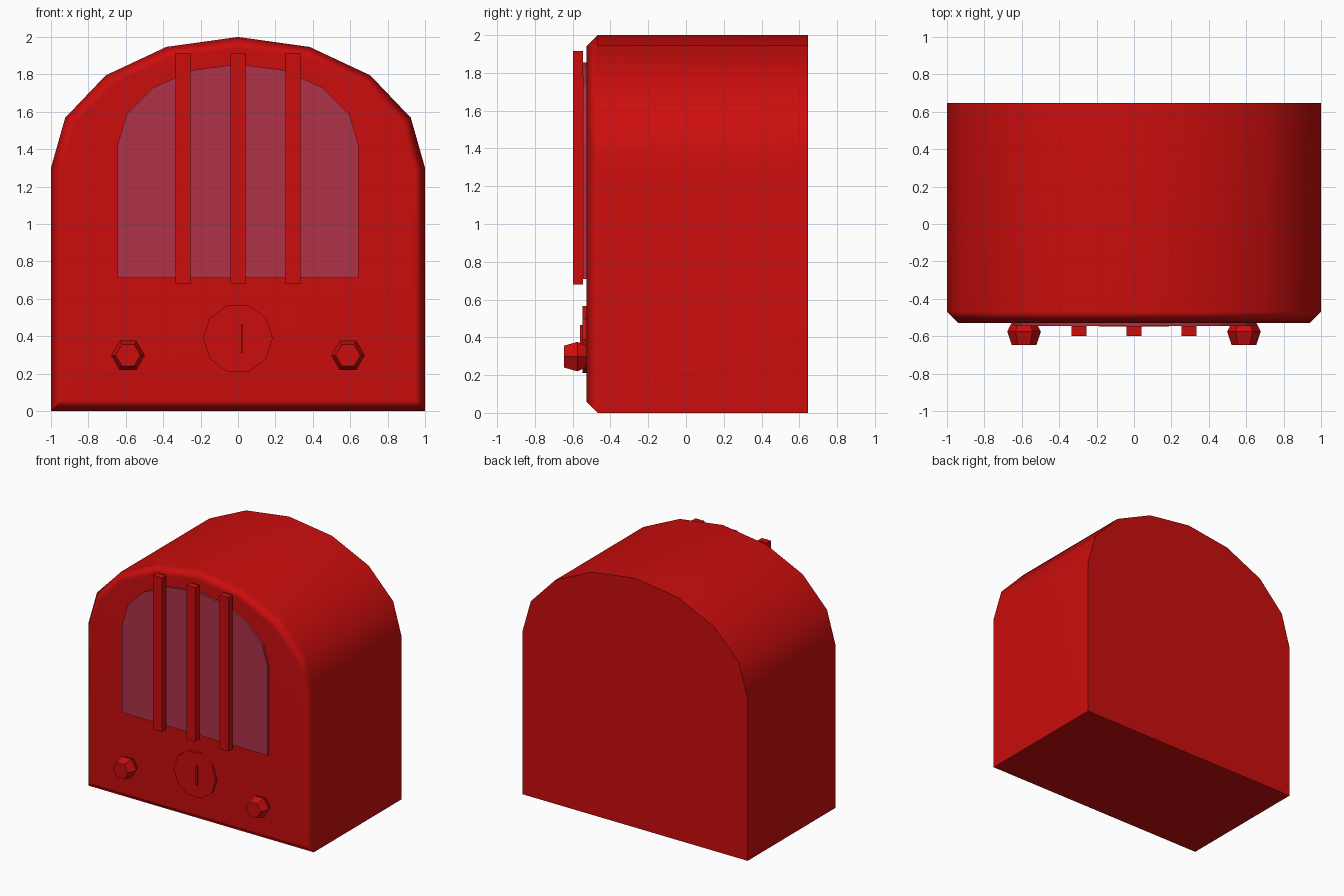
import bpy, bmesh
from math import sin, cos, pi, radians

cube = bpy.data.objects.get("Cube")
if cube:
    bpy.data.objects.remove(cube)


def material(name, rgb):
    m = bpy.data.materials.new(name)
    m.use_nodes = True
    m.diffuse_color = (*rgb, 1)
    m.node_tree.nodes["Principled BSDF"].inputs["Base Color"].default_value = (*rgb, 1)
    return m


red = material("red", (0.6, 0.004, 0.004))
mauve = material("mauve_cloth", (0.43, 0.032, 0.065))


def arch(half_width, bottom, spring, rise, steps=8):
    """Upright outline with a half-ellipse top."""
    curve = [(half_width * cos(pi * i / steps), spring + rise * sin(pi * i / steps))
             for i in range(steps + 1)]
    return [(-half_width, bottom), (half_width, bottom)] + curve


def polygon(x, z, radius, sides):
    return [(x + radius * cos(2 * pi * i / sides), z + radius * sin(2 * pi * i / sides))
            for i in range(sides)]


def rect(x, width, bottom, top):
    a, b = x - width / 2, x + width / 2
    return [(a, bottom), (b, bottom), (b, top), (a, top)]


def loft(name, sections, mat, chamfer=0):
    """Skin (outline, y) sections from front to back and cap both ends."""
    bm = bmesh.new()
    rings = [[bm.verts.new((x, y, z)) for x, z in outline] for outline, y in sections]
    front = bm.faces.new(rings[0])
    bm.faces.new(rings[-1][::-1])
    for r, s in zip(rings, rings[1:]):
        for i in range(len(r)):
            j = (i + 1) % len(r)
            bm.faces.new((r[j], r[i], s[i], s[j]))
    if chamfer:
        bmesh.ops.bevel(bm, geom=list(front.edges), offset=chamfer,
                        segments=1, affect='EDGES')
    bmesh.ops.recalc_face_normals(bm, faces=bm.faces)
    mesh = bpy.data.meshes.new(name)
    bm.to_mesh(mesh)
    bm.free()
    mesh.materials.append(mat)
    obj = bpy.data.objects.new(name, mesh)
    bpy.context.collection.objects.link(obj)
    return obj


def prism(name, outline, front, back, mat):
    return loft(name, [(outline, front), (outline, back)], mat)


FACE = -0.528

# Cabinet with a chamfered front rim, smooth around the arch
outline = arch(1, 0, 1.3, 0.7)
cabinet = loft("cabinet", [(outline, FACE), (outline, 0.647)], red, chamfer=0.06)
bpy.context.view_layer.objects.active = cabinet
cabinet.select_set(True)
bpy.ops.object.shade_smooth_by_angle(angle=radians(50))
weighted = cabinet.modifiers.new("weighted_normals", 'WEIGHTED_NORMAL')
weighted.keep_sharp = True

# Speaker cloth and its three bars
prism("speaker_cloth", arch(0.645, 0.71, 1.42, 0.435), -0.546, FACE, mauve)
for label, x in (("right", -0.295), ("middle", 0), ("left", 0.295)):
    prism(f"grille_bar_{label}", rect(x, 0.08, 0.68, 1.915), -0.598, -0.546, red)

# Tuning dial and needle
prism("tuning_dial", polygon(0, 0.388, 0.186, 10), -0.549, FACE, red)
prism("dial_needle", rect(0.022, 0.012, 0.31, 0.465), -0.56, -0.545, red)

# Six-sided knobs, widest in the middle
for label, x in (("right", -0.588), ("left", 0.588)):
    loft(f"knob_{label}", [(polygon(x, 0.298, r, 6), y) for r, y in
                           ((0.066, -0.647), (0.09, -0.575), (0.066, FACE))], red)
